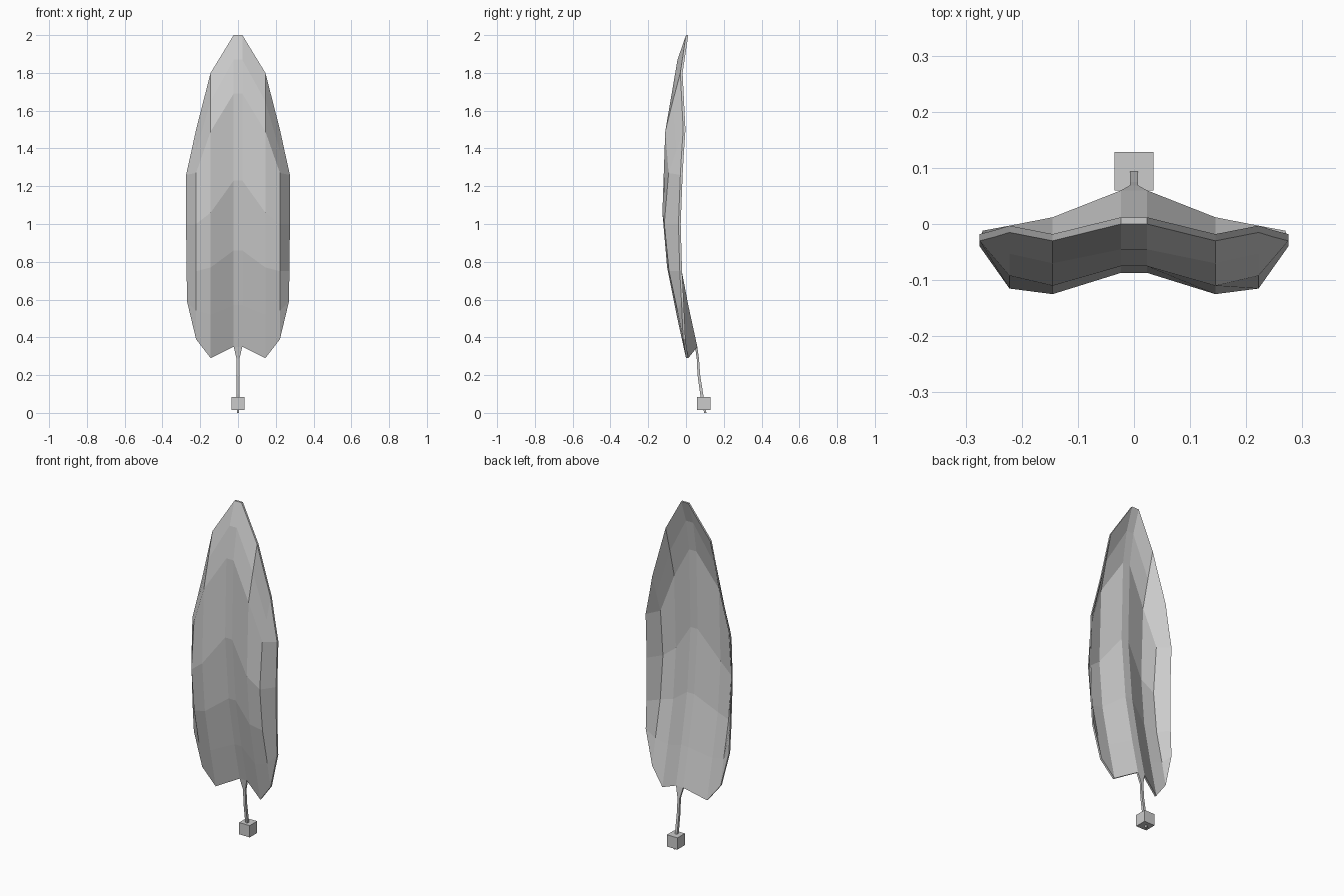
import bpy, bmesh

if "Cube" in bpy.data.objects:
    bpy.data.objects.remove(bpy.data.objects["Cube"], do_unlink=True)

grey = bpy.data.materials.new("plain grey")
grey.use_nodes = True
colour = (0.6, 0.6, 0.6, 1)
grey.diffuse_color = colour
shader = next(n for n in grey.node_tree.nodes if n.type == 'BSDF_PRINCIPLED')
shader.inputs["Base Color"].default_value = colour
shader.inputs["Roughness"].default_value = 0.8


def finish(name, bm):
    """Turn a bmesh into a flat shaded object."""
    bmesh.ops.recalc_face_normals(bm, faces=bm.faces)
    mesh = bpy.data.meshes.new(name)
    bm.to_mesh(mesh)
    bm.free()
    mesh.materials.append(grey)
    part = bpy.data.objects.new(name, mesh)
    bpy.context.collection.objects.link(part)
    return part


def column(x, heights, depths):
    """One lengthwise line of blade points, tip to base."""
    xs = x if isinstance(x, list) else [x] * len(heights)
    return list(zip(xs, depths, heights))


# Leaf blade: folded columns from midrib to rim, mirrored, given thickness
midrib = column(0.023, [2, 1.87, 1.69, 1.23, .86, .57, .35],
                [0, -.045, -.075, -.087, -.055, 0, .048])
crest = column(0.145, [1.8, 1.65, 1.49, 1.06, .77, .52, .29],
               [-.03, -.07, -.11, -.125, -.1, -.05, 0])
shoulder = column(0.222, [1.5, 1.385, 1.27, 1, .75, .54, .39],
                  [-.015, -.053, -.092, -.115, -.09, -.045, -.015])
rim = column([.222, .248, .275, .275, .272, .27, .222],
             [1.5, 1.38, 1.26, 1, .75, .59, .39],
             [-.015, -.023, -.03, -.04, -.033, -.024, -.015])
half = [midrib, crest, shoulder, rim]
mirrored = [[(-x, y, z) for x, y, z in col] for col in reversed(half)]

bm = bmesh.new()
grid = [[bm.verts.new(p) for p in col] for col in mirrored + half]
for a, b in zip(grid, grid[1:]):
    for i in range(len(a) - 1):
        bm.faces.new((a[i], a[i + 1], b[i + 1], b[i]))
bmesh.ops.remove_doubles(bm, verts=bm.verts, dist=0.0005)
bmesh.ops.recalc_face_normals(bm, faces=bm.faces)
extruded = bmesh.ops.extrude_face_region(bm, geom=bm.faces[:], use_keep_orig=True)
back = [g for g in extruded["geom"] if isinstance(g, bmesh.types.BMVert)]
bmesh.ops.translate(bm, verts=back, vec=(0, 0.012, 0))
finish("leaf_blade", bm)

# Stem: square sections (z, y, half width, half depth) flaring into the midrib
sections = [(.35, .054, .023, .006), (.285, .063, .007, .006),
            (.2, .068, .007, .007), (.1, .083, .007, .008), (0, .102, .005, .006)]
bm = bmesh.new()
rings = [[bm.verts.new((sx * w, y + sy * d, z))
          for sx, sy in ((-1, -1), (1, -1), (1, 1), (-1, 1))]
         for z, y, w, d in sections]
for a, b in zip(rings, rings[1:]):
    for i in range(4):
        j = (i + 1) % 4
        bm.faces.new((a[i], a[j], b[j], b[i]))
bm.faces.new(rings[0])
bm.faces.new(rings[-1])
finish("stem", bm)

# Block at the foot of the stem
bm = bmesh.new()
bmesh.ops.create_cube(bm, size=0.069)
block = finish("foot_block", bm)
block.location = (0, 0.094, 0.05)
